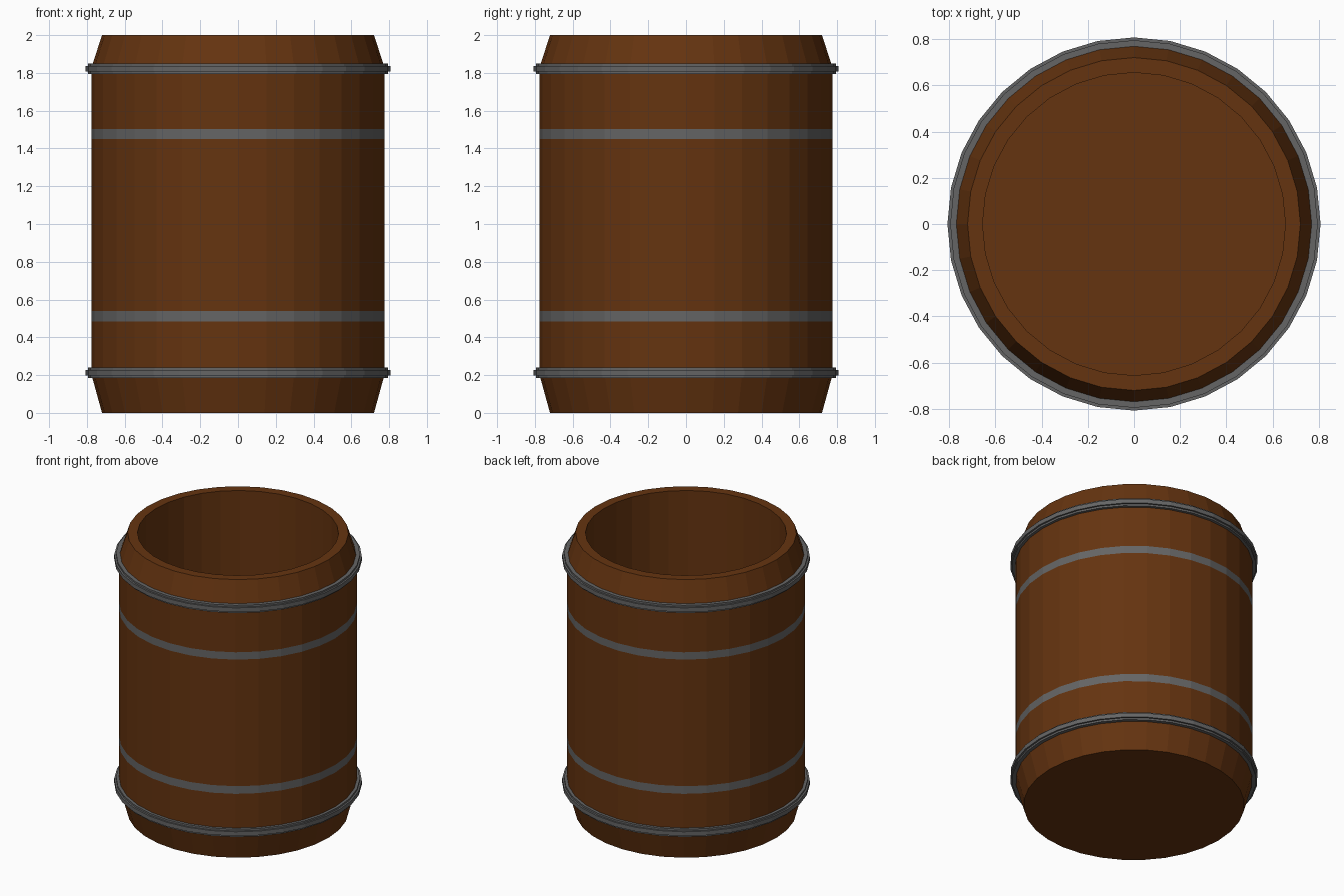
import bpy, bmesh, math

if "Cube" in bpy.data.objects:
    bpy.data.objects.remove(bpy.data.objects["Cube"])

SIDES = 32


def material(name, rgb):
    m = bpy.data.materials.new(name)
    m.diffuse_color = (*rgb, 1)
    m.use_nodes = True
    m.node_tree.nodes["Principled BSDF"].inputs["Base Color"].default_value = m.diffuse_color
    return m


wood = material("wood", (0.13, 0.034, 0.005))
iron = material("iron", (0.13, 0.13, 0.13))


def lathe(name, profile, mats, closed=False, metal_spans=()):
    """Spin (radius, z) points around z; open profiles get end caps."""
    bm = bmesh.new()
    rings = []
    for r, z in profile:
        rings.append([bm.verts.new((r * math.cos(a), r * math.sin(a), z))
                      for a in (2 * math.pi * i / SIDES for i in range(SIDES))])
    n = len(rings)
    for k in range(n if closed else n - 1):
        a, b = rings[k], rings[(k + 1) % n]
        for i in range(SIDES):
            j = (i + 1) % SIDES
            f = bm.faces.new((a[i], a[j], b[j], b[i]))
            f.material_index = 1 if k in metal_spans else 0
    if not closed:
        bm.faces.new(rings[0][::-1])
        bm.faces.new(rings[-1])
    bmesh.ops.recalc_face_normals(bm, faces=bm.faces)
    me = bpy.data.meshes.new(name)
    bm.to_mesh(me)
    bm.free()
    for m in mats:
        me.materials.append(m)
    ob = bpy.data.objects.new(name, me)
    bpy.context.collection.objects.link(ob)
    return ob


# Hollow barrel body with two flush iron bands
lathe("barrel_body",
      [(0.72, 0), (0.775, 0.2), (0.775, 0.485), (0.775, 0.54), (0.775, 1.45),
       (0.775, 1.503), (0.775, 1.83), (0.72, 2.0), (0.655, 2.0), (0.655, 0.08)],
      [wood, iron], metal_spans=(2, 4))

# Raised hoops with a stepped centre ridge
for name, z in (("lower_hoop", 0.212), ("upper_hoop", 1.822)):
    lathe(name,
          [(0.765, z - 0.028), (0.78, z - 0.028), (0.795, z - 0.028),
           (0.795, z - 0.015), (0.807, z - 0.015), (0.807, z + 0.015),
           (0.795, z + 0.015), (0.795, z + 0.028), (0.765, z + 0.028)],
          [iron], closed=True)
